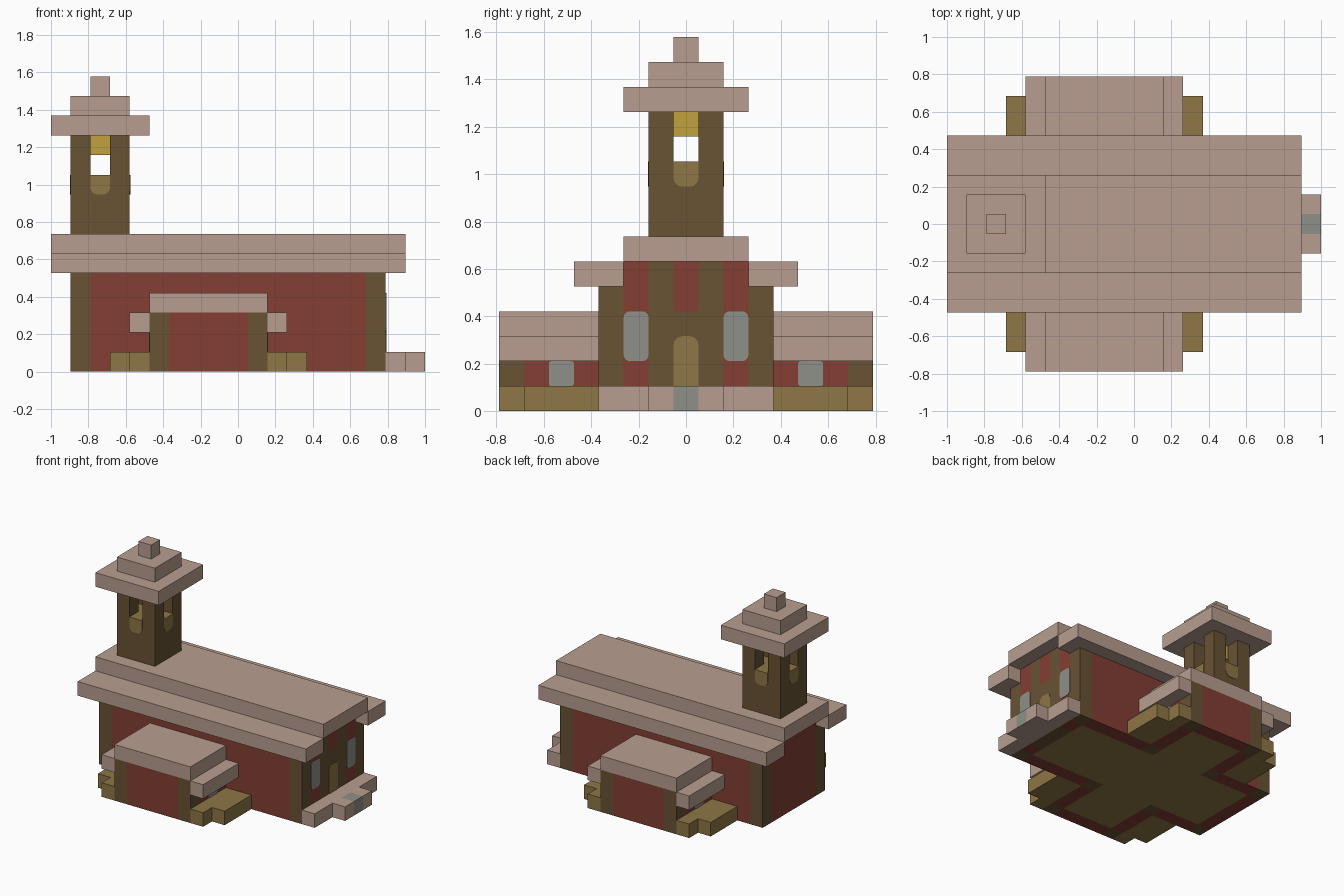
import bpy, bmesh, math
from mathutils import Vector

if "Cube" in bpy.data.objects:
    bpy.data.objects.remove(bpy.data.objects["Cube"], do_unlink=True)

U = 2 / 19            # size of one building block
ORIGIN = Vector((-1, 0, 0))


def material(name, rgb):
    lin = [((c / 255 + 0.055) / 1.055) ** 2.4 for c in rgb] + [1]
    m = bpy.data.materials.new(name)
    m.use_nodes = True
    m.diffuse_color = lin
    shader = m.node_tree.nodes["Principled BSDF"]
    shader.inputs["Base Color"].default_value = lin
    shader.inputs["Roughness"].default_value = 0.9
    return m


MATS = [
    material("pale_stone", (184, 158, 144)),
    material("red_wall", (131, 62, 52)),
    material("dark_timber", (104, 82, 52)),
    material("light_timber", (142, 118, 70)),
    material("bell_gold", (192, 162, 62)),
    material("window_grey", (144, 144, 138)),
]
STONE, RED, DARK, LIGHT, GOLD, GREY = range(len(MATS))


def finish(name, bm):
    """Scale block coordinates to the model and link the object."""
    for v in bm.verts:
        v.co = ORIGIN + v.co * U
    bmesh.ops.recalc_face_normals(bm, faces=bm.faces)
    mesh = bpy.data.meshes.new(name)
    bm.to_mesh(mesh)
    bm.free()
    for m in MATS:
        mesh.materials.append(m)
    obj = bpy.data.objects.new(name, mesh)
    bpy.context.collection.objects.link(obj)
    return obj


def box(name, x, y, z, mat, rule=None):
    """Block from ranges; a rule(centre, normal) colours its faces cell by cell."""
    lo, hi = Vector((x[0], y[0], z[0])), Vector((x[1], y[1], z[1]))
    bm = bmesh.new()
    bmesh.ops.create_cube(bm, size=1)
    for v in bm.verts:
        v.co = (lo + hi) / 2 + v.co * (hi - lo)
    if rule:
        for axis in range(3):
            normal = Vector([float(i == axis) for i in range(3)])
            for k in range(1, round(hi[axis] - lo[axis])):
                bmesh.ops.bisect_plane(bm, geom=bm.verts[:] + bm.edges[:] + bm.faces[:],
                                       plane_co=lo + normal * k, plane_no=normal)
        bm.normal_update()
    for f in bm.faces:
        f.material_index = rule(f.calc_center_median(), f.normal) if rule else mat
    if rule:
        bmesh.ops.dissolve_limit(bm, angle_limit=0.01, verts=bm.verts[:],
                                 edges=bm.edges[:], delimit={'MATERIAL'})
    return finish(name, bm)


def plate(name, centre, facing, height, mat, top=0.25, bottom=0.25):
    """Thin upright panel one block wide with rounded corners."""
    out = Vector(facing)
    side = Vector((0, 0, 1)).cross(out)
    bm = bmesh.new()
    verts = []
    for sx, sz, r, start in ((1, 1, top, 0), (-1, 1, top, 90),
                             (-1, -1, bottom, 180), (1, -1, bottom, 270)):
        for step in range(5 if r else 1):
            a = math.radians(start + step * 22.5)
            u = sx * (0.5 - r) + r * math.cos(a)
            w = sz * (height / 2 - r) + r * math.sin(a)
            verts.append(bm.verts.new(Vector(centre) + side * u + Vector((0, 0, w))))
    face = bm.faces.new(verts)
    ext = bmesh.ops.extrude_face_region(bm, geom=[face])
    for v in ext["geom"]:
        if isinstance(v, bmesh.types.BMVert):
            v.co += out * 0.03
    for f in bm.faces:
        f.material_index = mat
    return finish(name, bm)


def span(s, a, b):
    """Range along y on side s of the centre line."""
    return tuple(sorted((s * a, s * b)))


# Main hall: red walls, timber corners, timber door surround, cross-shaped floor
def hall_rule(c, n):
    ay = abs(c.y)
    if n.z < -0.5:
        if (ay < 2.5 and 2 < c.x < 16) or 6 < c.x < 10:
            return LIGHT
        if (c.x > 16 and ay < 1.5) or 5 < c.x < 11:
            return DARK
    if ay > 2.5 and not 2 < c.x < 16:
        return DARK
    if n.x > 0.5 and (0.5 < ay < 1.5 or (ay < 0.5 and c.z < 4)):
        return DARK
    return RED


box("hall_walls", (1, 17), (-3.5, 3.5), (0, 5), RED, hall_rule)
box("hall_gable", (1, 17), (-2.5, 2.5), (5, 6), RED, hall_rule)
box("hall_roof_ridge", (0, 18), (-2.5, 2.5), (6, 7), STONE)


# Side wings: same scheme on a smaller scale
def wing_rule(c, n):
    ay = abs(c.y)
    if n.z < -0.5 and ay < 6.5 and 6 < c.x < 10:
        return LIGHT
    return DARK if ay > 6.5 and not 6 < c.x < 10 else RED


for s, side in ((-1, "front"), (1, "back")):
    box(f"{side}_hall_eave", (0, 18), span(s, 2.5, 4.5), (5, 6), STONE)
    box(f"{side}_wing_walls", (5, 11), span(s, 3.5, 7.5), (0, 3), RED, wing_rule)
    box(f"{side}_wing_roof", (5, 11), span(s, 3.5, 7.5), (3, 4), STONE)
    plate(f"{side}_hall_window", (17, s * 2, 3), (1, 0, 0), 2, GREY)
    # Mirrored left and right of each wing
    for d, end in ((-1, "right"), (1, "left")):
        def across(a, b):
            return tuple(sorted((8 + d * a, 8 + d * b)))
        box(f"{side}_{end}_wing_eave", across(3, 4), span(s, 3.5, 7.5), (2, 3), STONE)
        box(f"{side}_{end}_inner_crate", across(3, 4), span(s, 3.5, 7.5), (0, 1), LIGHT)
        box(f"{side}_{end}_outer_crate", across(4, 5), span(s, 3.5, 6.5), (0, 1), LIGHT)
        plate(f"{side}_{end}_wing_window", (8 + d * 3, s * 5, 1.5), (d, 0, 0), 1, GREY,
              0.1, 0.1)

# Entrance door and steps with a grey runner
plate("entrance_door", (17, 0, 2), (1, 0, 0), 2, LIGHT, 0.35, 0)
box("upper_step", (17, 18), (-3.5, 3.5), (0, 1), STONE)
box("lower_step", (18, 19), (-1.5, 1.5), (0, 1), STONE,
    lambda c, n: GREY if abs(c.y) < 0.5 and (n.z > 0.5 or n.x > 0.5) else STONE)

# Bell tower: solid base, open belfry with four posts, hanging bell
box("tower_base", (1, 4), (-1.5, 1.5), (7, 10), DARK,
    lambda c, n: LIGHT if n.z > 0.5 else DARK)
for px, xname in ((1, "right"), (3, "left")):
    for py, yname in ((-1.5, "front"), (0.5, "back")):
        box(f"belfry_{yname}_{xname}_post", (px, px + 1), (py, py + 1), (10, 12), DARK)
box("bell", (2, 3), (-0.5, 0.5), (11, 12), GOLD)
for dx, dy, where in ((1, 0, "left"), (-1, 0, "right"), (0, 1, "back"), (0, -1, "front")):
    plate(f"belfry_{where}_sill", (2.5 + dx * 1.5, dy * 1.5, 9.5), (dx, dy, 0), 1, LIGHT,
          0, 0.35)

# Stepped tower roof
for i, half in enumerate((2.5, 1.5, 0.5)):
    box(f"tower_roof_tier_{i + 1}", (2.5 - half, 2.5 + half), (-half, half),
        (12 + i, 13 + i), STONE)
